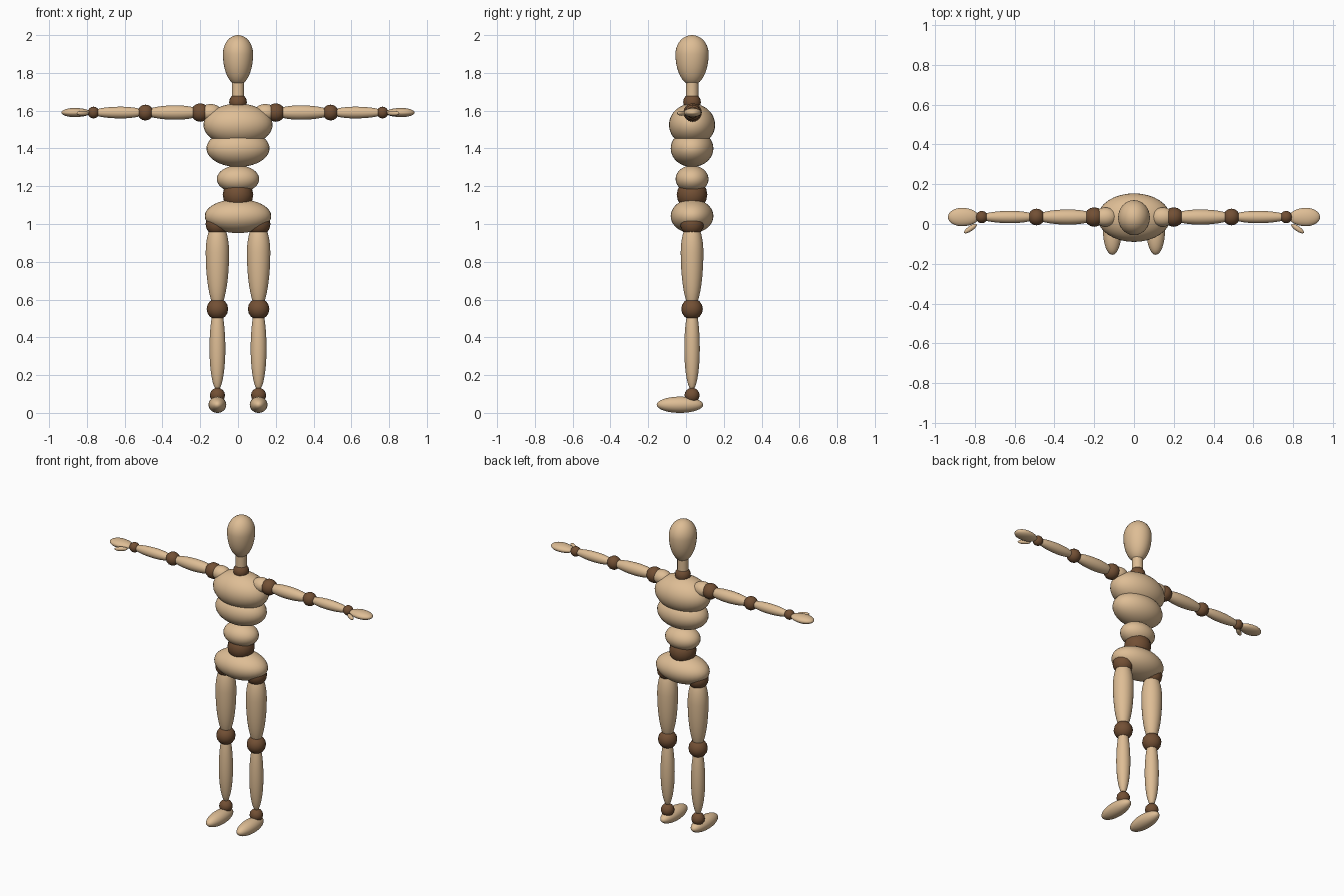
import bpy
from mathutils import Vector

if "Cube" in bpy.data.objects:
    bpy.data.objects.remove(bpy.data.objects["Cube"])

Y = 0.032      # depth of the body axis
ARM_Z = 1.59   # height of the outstretched arms
LEG_X = 0.109


def material(name, rgb):
    mat = bpy.data.materials.new(name)
    mat.use_nodes = True
    mat.diffuse_color = (*rgb, 1)
    bsdf = next(n for n in mat.node_tree.nodes if n.type == "BSDF_PRINCIPLED")
    bsdf.inputs["Base Color"].default_value = (*rgb, 1)
    bsdf.inputs["Roughness"].default_value = 0.6
    return mat


WOOD = material("pale wood", (0.73, 0.51, 0.30))
JOINT = material("dark wood", (0.17, 0.08, 0.035))


def finish(name, mat, angle):
    obj = bpy.context.object
    obj.name = name
    obj.data.materials.append(mat)
    bpy.ops.object.shade_smooth_by_angle(angle=angle)
    return obj


def egg(name, centre, rx, ry, up, down=None, axis=(0, 0, 1)):
    """Wooden body part: ellipsoid with separate lengths above and below its widest ring."""
    down = down or up
    bpy.ops.mesh.primitive_uv_sphere_add(segments=32, ring_count=20, location=centre)
    obj = finish(name, WOOD, 1.0)
    turn = Vector((0, 0, 1)).rotation_difference(Vector(axis))
    for v in obj.data.vertices:
        c = v.co
        v.co = turn @ Vector((c.x * rx, c.y * ry, c.z * (up if c.z > 0 else down)))
    return obj


def ball(name, centre, radius):
    """Ball joint."""
    bpy.ops.mesh.primitive_uv_sphere_add(segments=16, ring_count=8, radius=radius, location=centre)
    return finish(name, JOINT, 1.0)


# Head and neck
egg("head", (0, Y, 1.9), 0.08, 0.088, 0.1, 0.166)
bpy.ops.mesh.primitive_cylinder_add(vertices=32, radius=0.033, depth=0.13, location=(0, Y, 1.71))
finish("neck", WOOD, 0.6)
ball("neck_joint", (0, Y, 1.645), 0.047)

# Torso
egg("chest", (0, Y, 1.525), 0.183, 0.122, 0.112)
egg("ribcage", (0, Y, 1.4), 0.167, 0.113, 0.098)
egg("waist", (0, Y, 1.238), 0.112, 0.087, 0.072)
ball("waist_joint", (0, Y, 1.155), 0.081)
egg("pelvis", (0, Y, 1.042), 0.176, 0.113, 0.09)

for side, s in (("left", 1), ("right", -1)):
    out = (s, 0, 0)

    # Arm, from the collar outwards
    def arm(x):
        return (s * x, Y + 0.003, ARM_Z)

    egg(side + "_collar", arm(0.145), 0.045, 0.048, 0.06, axis=out)
    ball(side + "_shoulder", arm(0.2), 0.049)
    egg(side + "_upper_arm", arm(0.33), 0.038, 0.038, 0.165, 0.14, axis=out)
    ball(side + "_elbow", arm(0.49), 0.042)
    egg(side + "_forearm", arm(0.62), 0.031, 0.031, 0.155, 0.13, axis=out)
    ball(side + "_wrist", arm(0.765), 0.031)
    egg(side + "_hand", arm(0.865), 0.024, 0.046, 0.07, 0.085, axis=out)
    egg(side + "_thumb", (s * 0.822, -0.023, ARM_Z - 0.004), 0.013, 0.013, 0.038,
        axis=(s * 0.8, -0.55, 0))

    # Leg, from the hip down
    def leg(z):
        return (s * LEG_X, Y, z)

    ball(side + "_hip", leg(1.0), 0.063)
    egg(side + "_thigh", leg(0.85), 0.062, 0.06, 0.165, 0.3)
    ball(side + "_knee", leg(0.55), 0.057)
    egg(side + "_shin", leg(0.34), 0.042, 0.041, 0.24, 0.22)
    ball(side + "_ankle", leg(0.093), 0.04)
    egg(side + "_foot", (s * LEG_X, -0.032, 0.043), 0.047, 0.123, 0.043)
